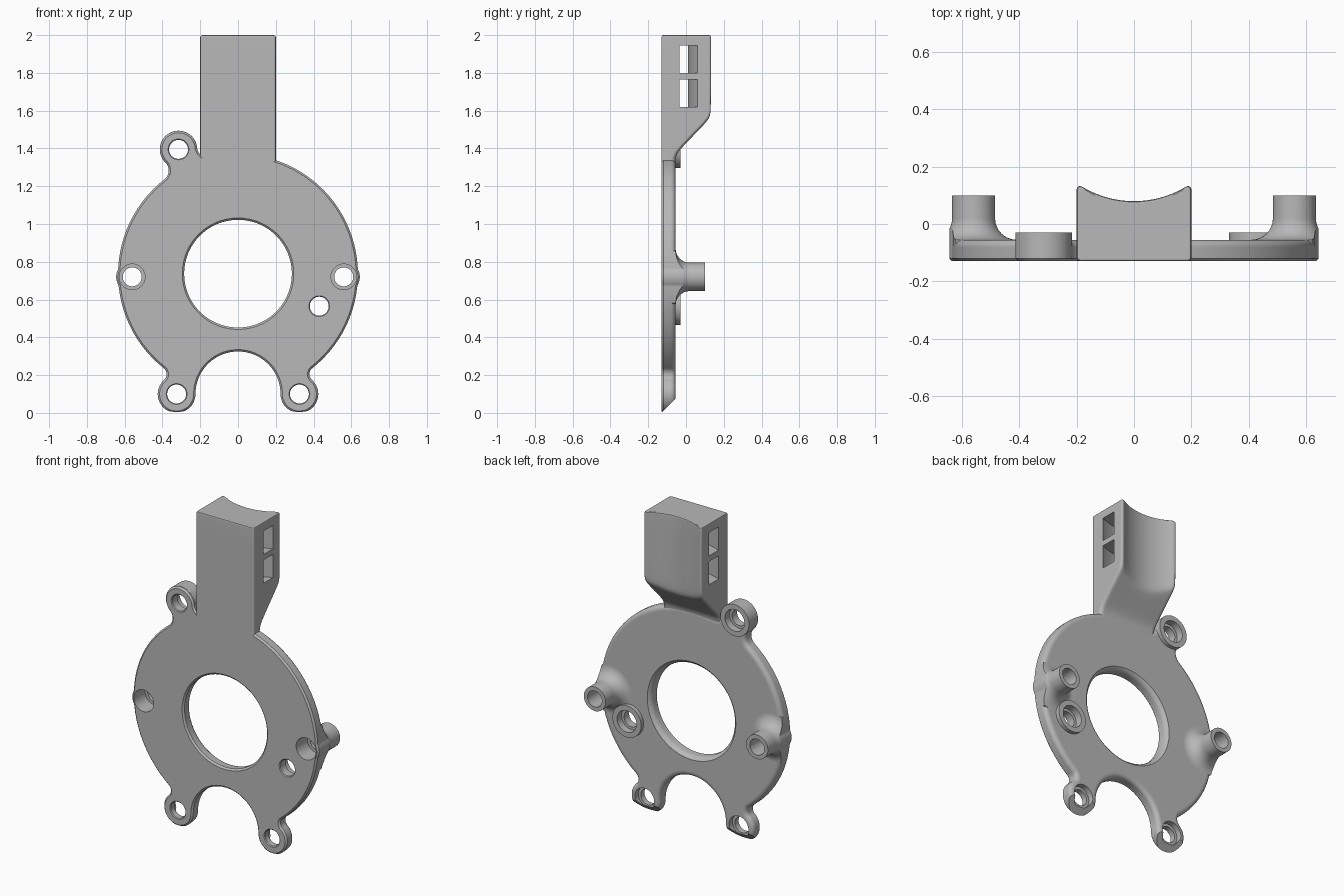
import bpy, bmesh
from math import sin, cos, pi, sqrt, atan2, radians
from mathutils import Vector

cube = bpy.data.objects.get("Cube")
if cube:
    bpy.data.objects.remove(cube)

grey = bpy.data.materials.new("light grey plastic")
grey.use_nodes = True
colour = (0.48, 0.48, 0.48, 1)
grey.diffuse_color = colour
grey.node_tree.nodes["Principled BSDF"].inputs["Base Color"].default_value = colour

FRONT, BACK = -0.13, -0.055


def loft(name, rings):
    """Closed solid through rings of equal point count."""
    bm = bmesh.new()
    loops = [[bm.verts.new(p) for p in ring] for ring in rings]
    n = len(loops[0])
    for a, b in zip(loops, loops[1:]):
        for i in range(n):
            j = (i + 1) % n
            bm.faces.new((a[i], a[j], b[j], b[i]))
    bm.faces.new(loops[0])
    bm.faces.new(loops[-1])
    bmesh.ops.recalc_face_normals(bm, faces=bm.faces)
    mesh = bpy.data.meshes.new(name)
    bm.to_mesh(mesh)
    bm.free()
    mesh.materials.append(grey)
    ob = bpy.data.objects.new(name, mesh)
    bpy.context.collection.objects.link(ob)
    return ob


def lathe(name, centre, profile, n=64):
    """Solid of revolution about a y-parallel axis, profile of (radius, y)."""
    x, z = centre
    return loft(name, [[(x + r * cos(2 * pi * i / n), y, z + r * sin(2 * pi * i / n))
                        for i in range(n)] for r, y in profile])


def boolean(ob, tool, operation, keep=False):
    mod = ob.modifiers.new("Boolean", "BOOLEAN")
    mod.operation, mod.solver, mod.object = operation, "EXACT", tool
    bpy.context.view_layer.objects.active = ob
    bpy.ops.object.modifier_apply(modifier=mod.name)
    if not keep:
        bpy.data.objects.remove(tool)


def finish(ob):
    bpy.ops.object.select_all(action="DESELECT")
    ob.select_set(True)
    bpy.context.view_layer.objects.active = ob
    bpy.ops.object.shade_smooth_by_angle(angle=radians(32))
    mod = ob.modifiers.new("Weighted normals", "WEIGHTED_NORMAL")
    mod.keep_sharp = True


# Plate outline: convex circles joined by tangent fillets
DISC = (Vector((0, 0.735)), 0.635)
ears = [(Vector((s * 0.56, 0.72)), 0.085) for s in (1, -1)]
feet = [(Vector((s * 0.325, 0.1)), 0.1) for s in (1, -1)]
top_lug = (Vector((-0.315, 1.395)), 0.098)
notch = (Vector((0, 0.1)), 0.225)


def fillet(one, two, f):
    """Circle of radius f touching both circles, right of the line between."""
    (c1, r1), (c2, r2) = one, two
    line = c2 - c1
    d = line.length
    u = line / d
    along = (d * d + (r1 + f) ** 2 - (r2 + f) ** 2) / (2 * d)
    side = sqrt((r1 + f) ** 2 - along ** 2)
    return c1 + u * along + Vector((u.y, -u.x)) * side, f


bumps = [feet[0], DISC, ears[0], DISC, top_lug, DISC, ears[1], DISC, feet[1]]
chain = [(*bumps[0], 1)]
for one, two in zip(bumps, bumps[1:]):
    f = 0.06 if top_lug in (one, two) else 0.04
    chain += [(*fillet(one, two, f), -1), (*two, 1)]
chain.append((*notch, -1))


def outline(y, inset):
    points = []
    for i, (c, r, turn) in enumerate(chain):
        before = chain[i - 1][0] - c
        after = chain[(i + 1) % len(chain)][0] - c
        start = atan2(before.y, before.x)
        span = turn * ((turn * (atan2(after.y, after.x) - start)) % (2 * pi))
        n = max(4, int(abs(span) * 16))
        for k in range(n):
            a = start + span * k / n
            rr = r - turn * inset
            points.append((c.x + rr * cos(a), y, c.y + rr * sin(a)))
    return points


# Plate with a chamfered front rim and a rounded back rim
ROUND = 0.025
steps = [(FRONT, 0.02), (FRONT, 0.01), (FRONT + 0.01, 0), (BACK - ROUND, 0)]
for k in range(1, 5):
    a = k * pi / 8
    steps.append((BACK - ROUND + ROUND * sin(a), ROUND * (1 - cos(a))))
steps.append((BACK, 0.032))
plate = loft("mounting_plate", [outline(y, e) for y, e in steps])

# Side pillars with flared roots, trimmed to the plate outline
flare = [(0.15 - 0.075 * sin(k * pi / 16), 0.02 - 0.075 * cos(k * pi / 16)) for k in range(9)]
trim = loft("pillar_trim", [outline(-0.2, 0.001), outline(0.3, 0.001)])
for centre, _ in ears:
    pillar = lathe("pillar", centre, [(0.15, -0.1)] + flare + [(0.075, 0.1)])
    boolean(pillar, trim, "INTERSECT", keep=True)
    boolean(plate, pillar, "UNION")
bpy.data.objects.remove(trim)

# Raised round seats
small_seat = Vector((0.43, 0.565))
for centre in (top_lug[0], small_seat):
    seat = lathe("raised_seat", centre, [(0.099, -0.115), (0.099, -0.03)])
    boolean(plate, seat, "UNION")

# Central opening, screw holes with counterbores, and foot chamfer
R = 0.285
cutters = [lathe("opening", (0, 0.737), [
    (R + 0.02, FRONT - 0.01), (R, FRONT + 0.01), (R, BACK - 0.03), (R + 0.004, BACK - 0.016),
    (R + 0.012, BACK - 0.006), (R + 0.026, BACK + 0.004)], 96)]
for centre, _ in ears:
    cutters.append(lathe("pillar_bore", centre, [
        (0.068, -0.2), (0.068, -0.02), (0.05, -0.02), (0.05, 0.2)]))
for centre, floor in ((feet[0][0], -0.09), (feet[1][0], -0.09),
                      (top_lug[0], -0.075), (small_seat, -0.075)):
    cutters.append(lathe("screw_bore", centre, [
        (0.065, FRONT - 0.01), (0.05, FRONT + 0.005), (0.05, floor), (0.067, floor), (0.067, 0.1)]))
cutters.append(loft("foot_chamfer", [
    [(x, -0.15, -0.02), (x, 0.02, 0.15), (x, 0.02, -0.02)] for x in (-0.5, 0.5)]))
for cutter in cutters:
    boolean(plate, cutter, "DIFFERENCE")
finish(plate)

# Upright arm: concave back, sloped underside, rounded back corners
HALF, AXIS, HOLLOW = 0.2, 0.43, 0.35


def soft_min(a, b, k):
    return (a + b - sqrt((a - b) ** 2 + k * k)) / 2


def corner(x, r):
    over = max(0, abs(x) - (HALF - r))
    return r - sqrt(max(0, r * r - over * over))


def arm_ring(z, inset):
    xs = [HALF * sin(pi / 2 * k / 20) for k in range(-20, 21)]
    slope = -soft_min(0.062, 1.43 - z, 0.03)
    front, back = [], []
    for x in xs:
        y = soft_min(AXIS - sqrt(HOLLOW ** 2 - x * x), slope, 0.02)
        px = x * (1 - inset / HALF)
        front.append((px, FRONT + inset + corner(x, 0.01), z))
        back.append((px, y - inset - corner(x, 0.022), z))
    return front + back[::-1]


levels = [1.28 + 0.01 * k for k in range(40)] + [1.75, 1.9]
rings = [arm_ring(z, 0) for z in levels]
rings += [arm_ring(z, e) for z, e in ((1.99, 0), (1.997, 0.003), (2, 0.01))]
arm = loft("upright_arm", rings)

# Two curved strap slots running from side to side
for low, high in ((1.62, 1.765), (1.8, 1.945)):
    xs = [-0.25 + 0.5 * k / 24 for k in range(25)]
    inner = [(x, AXIS - sqrt(0.42 ** 2 - x * x)) for x in xs]
    outer = [(x, AXIS - sqrt(0.506 ** 2 - x * x)) for x in reversed(xs)]
    slot = loft("strap_slot", [[(x, y, z) for x, y in inner + outer] for z in (low, high)])
    boolean(arm, slot, "DIFFERENCE")
finish(arm)
